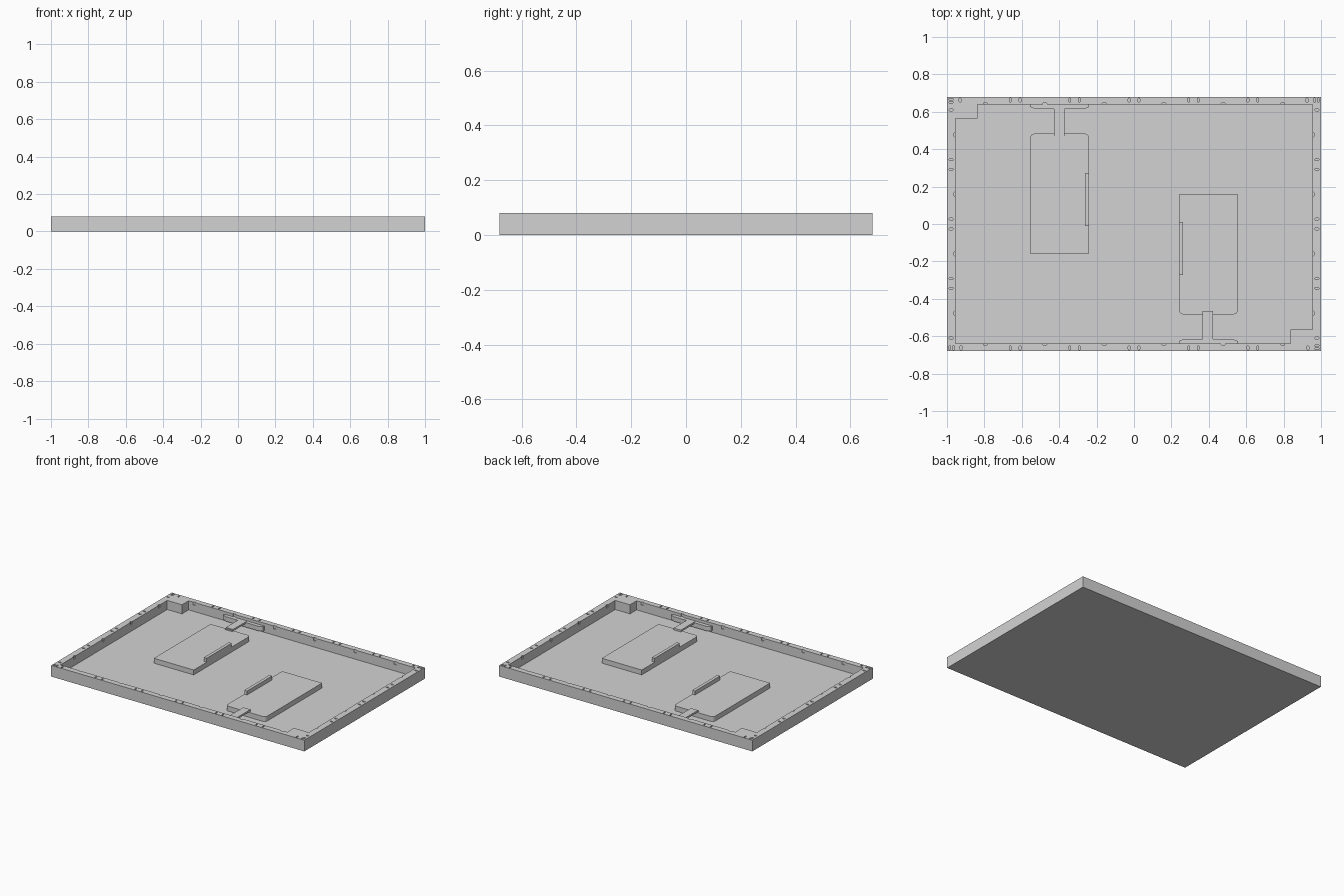
import bpy
import bmesh
from math import cos, sin, pi

cube = bpy.data.objects.get("Cube")
if cube:
    bpy.data.objects.remove(cube, do_unlink=True)

grey = bpy.data.materials.new("light_grey")
grey.use_nodes = True
grey.diffuse_color = (0.65, 0.65, 0.65, 1)
grey.node_tree.nodes["Principled BSDF"].inputs["Base Color"].default_value = (0.65, 0.65, 0.65, 1)

FLOOR, TOP = 0.015, 0.08
HX, HY = 1.0, 0.68       # outer half size
IX, IY = 0.955, 0.64     # inner half size


def prism(bm, outline, z0, z1):
    """Extrude a counter-clockwise outline from z0 to z1."""
    low = [bm.verts.new((x, y, z0)) for x, y in outline]
    high = [bm.verts.new((x, y, z1)) for x, y in outline]
    bm.faces.new(low[::-1])
    bm.faces.new(high)
    for i in range(len(low)):
        j = (i + 1) % len(low)
        bm.faces.new((low[i], low[j], high[j], high[i]))


def rect(x0, x1, y0, y1):
    return [(x0, y0), (x1, y0), (x1, y1), (x0, y1)]


def turn(outline):
    """Half turn about the centre of the tray."""
    return [(-x, -y) for x, y in outline]


def slot(x, y, upright):
    """Small rounded slot outline."""
    r, half, pts = 0.005, 0.006, []
    for i in range(12):
        a = 2 * pi * (i + 0.5) / 12
        px, py = r * cos(a), r * sin(a)
        if upright:
            py += half if py > 0 else -half
        else:
            px += half if px > 0 else -half
        pts.append((x + px, y + py))
    return pts


def round_far(x0, x1, y0, y1, r):
    """Rectangle with its two +y corners rounded."""
    pts = [(x0, y0), (x1, y0)]
    for cx, start in ((x1 - r, 0), (x0 + r, pi / 2)):
        for i in range(5):
            a = start + i * pi / 8
            pts.append((cx + r * cos(a), y1 - r + r * sin(a)))
    return pts


def make(name, parts):
    bm = bmesh.new()
    for outline, z0, z1 in parts:
        prism(bm, outline, z0, z1)
    mesh = bpy.data.meshes.new(name)
    bm.to_mesh(mesh)
    bm.free()
    mesh.materials.append(grey)
    obj = bpy.data.objects.new(name, mesh)
    bpy.context.collection.objects.link(obj)
    return obj


def cut(obj, cutter):
    mod = obj.modifiers.new("cut", "BOOLEAN")
    mod.operation, mod.solver, mod.object = "DIFFERENCE", "EXACT", cutter
    bpy.context.view_layer.update()
    graph = bpy.context.evaluated_depsgraph_get()
    mesh = bpy.data.meshes.new_from_object(obj.evaluated_get(graph))
    obj.modifiers.clear()
    obj.data = mesh
    bpy.data.objects.remove(cutter, do_unlink=True)


# Tray with a pocket that leaves solid blocks in two opposite corners
tray = make("tray", [(rect(-HX, HX, -HY, HY), 0, TOP)])
BX, BY = 0.838, 0.565
half_pocket = [(IX, -BY), (IX, IY), (-BX, IY), (-BX, BY)]
pocket = half_pocket + turn(half_pocket)
cut(tray, make("pocket_cutter", [(pocket, FLOOR, TOP + 0.1)]))

# Slots along the rim: half of them listed, the rest by a half turn
slots = [slot(x + s * 0.026, 0.662, True)
         for x in (-0.635, -0.318, 0, 0.318, 0.635) for s in (-1, 1)]
slots += [slot(-0.978, y + s * 0.026, False)
          for y in (-0.318, 0, 0.318) for s in (-1, 1)]
slots += [slot(x, 0.662, True) for x in (-0.93, 0.925, 0.965, 0.985)]
slots += [slot(-0.978, y, False) for y in (-0.61, 0.61, 0.65, 0.667)]
slots += [slot(-IX - 0.004, y, True) for y in (-0.477, -0.159, 0.159, 0.477)]
slots += [slot(x, IY + 0.002, False) for x in (-0.795, -0.477, -0.159, 0.159, 0.477, 0.795)]
slots += [turn(s) for s in slots]
cut(tray, make("slot_cutter", [(s, TOP - 0.02, TOP + 0.1) for s in slots]))

# Two raised panels, each with a side rail and a ledge on the nearby wall
for side, place in (("back", lambda o: o), ("front", turn)):
    make(side + "_panel", [(place(round_far(-0.555, -0.24, -0.157, 0.483, 0.022)), FLOOR, 0.05)])
    make(side + "_rail", [(place(rect(-0.262, -0.24, -0.01, 0.272)), 0.05, 0.078)])
    ledge = [(-0.555, IY), (-0.555, 0.626), (-0.525, 0.614),
             (-0.27, 0.614), (-0.24, 0.626), (-0.24, IY)]
    make(side + "_ledge", [(place(ledge), 0.027, 0.06)])

# Straps joining panel and ledge, each with a stepped lip at its front end
for side, x, y in (("back", -0.4, 0.475), ("front", 0.395, -0.625)):
    x0, x1 = x - 0.028, x + 0.028
    steps = [(rect(x0, x1, y, y + 0.16), 0.05, 0.063)]
    steps += [(rect(x0, x1, y - 0.004 * i, y - 0.004 * (i - 1)), 0.05, 0.063 - 0.004 * i)
              for i in (1, 2)]
    make(side + "_strap", steps)
